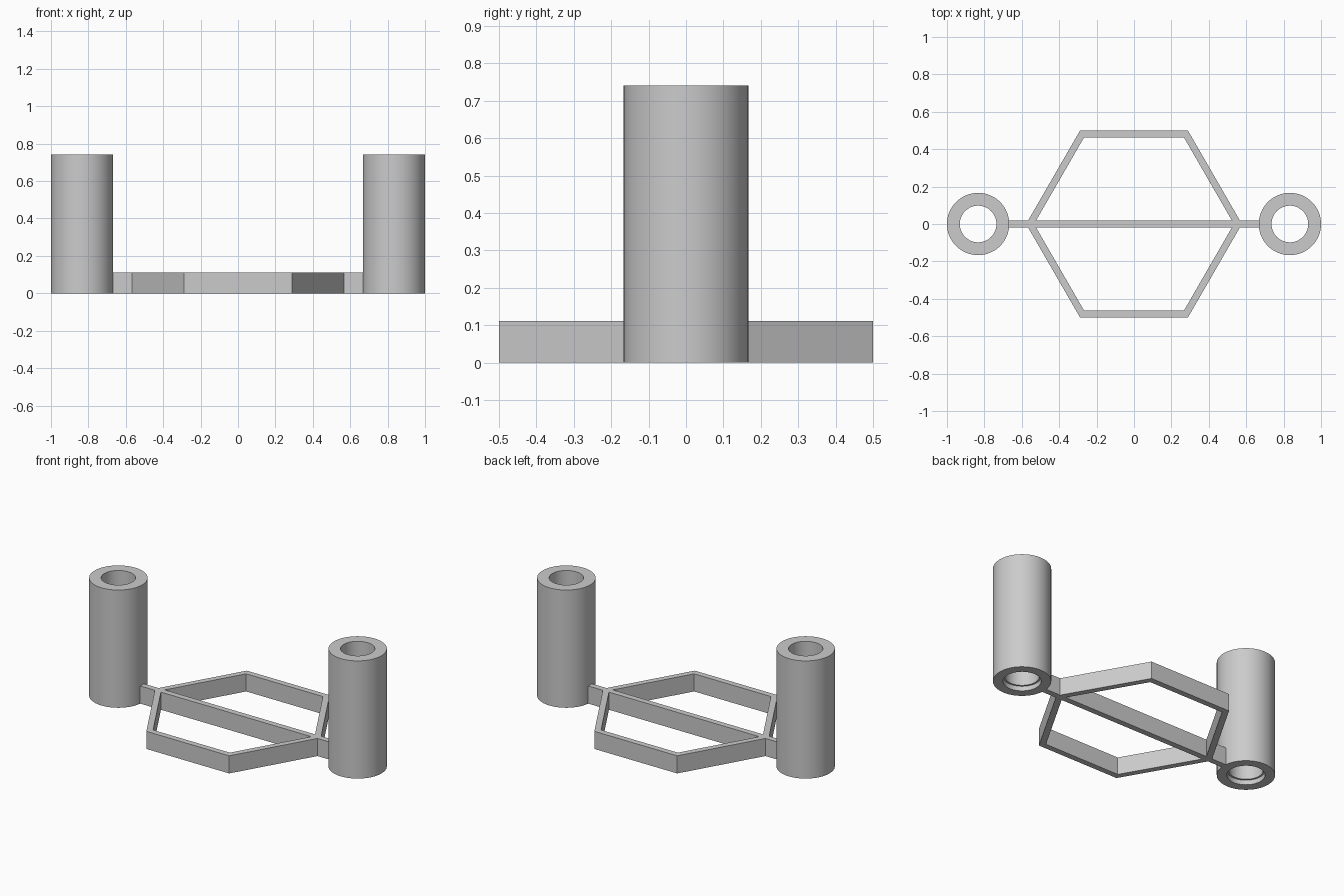
import bpy
import bmesh
from math import pi, radians
from mathutils import Vector

cube = bpy.data.objects.get("Cube")
if cube:
    bpy.data.objects.remove(cube, do_unlink=True)

GREY = (0.6, 0.6, 0.6, 1)
grey = bpy.data.materials.new("plain grey")
grey.use_nodes = True
grey.diffuse_color = GREY
grey.node_tree.nodes["Principled BSDF"].inputs["Base Color"].default_value = GREY

BASE_H = 0.111      # height of the flat frame
WALL = 0.037        # thickness of frame walls
TUBE_H = 0.741
TUBE_R = 0.1665
BORE_R = 0.098
RECESS_R = 0.109    # wider mouth at the bottom of the bore
RECESS_H = 0.03
TUBE_X = 1 - TUBE_R
HEX_R = 0.577


def finish(name, bm):
    bmesh.ops.recalc_face_normals(bm, faces=bm.faces)
    mesh = bpy.data.meshes.new(name)
    bm.to_mesh(mesh)
    bm.free()
    mesh.materials.append(grey)
    obj = bpy.data.objects.new(name, mesh)
    bpy.context.collection.objects.link(obj)
    return obj


def lathe(name, profile, sides):
    """Turn a closed (radius, height) profile around z."""
    bm = bmesh.new()
    verts = [bm.verts.new((r, 0, z)) for r, z in profile]
    edges = [bm.edges.new((v, verts[i - 1])) for i, v in enumerate(verts)]
    bmesh.ops.spin(bm, geom=verts + edges, cent=(0, 0, 0), axis=(0, 0, 1),
                   angle=2 * pi, steps=sides, use_merge=False)
    bmesh.ops.remove_doubles(bm, verts=bm.verts, dist=1e-5)
    return finish(name, bm)


def select_only(obj):
    bpy.ops.object.select_all(action="DESELECT")
    obj.select_set(True)
    bpy.context.view_layer.objects.active = obj


# Hexagonal frame
inner = HEX_R - WALL / 0.866
frame = lathe("hexagon_frame", [(inner, 0), (HEX_R, 0), (HEX_R, BASE_H), (inner, BASE_H)], 6)

# Long bar across the frame, reaching just into the tube walls
bm = bmesh.new()
bmesh.ops.create_cube(bm, size=1)
bmesh.ops.scale(bm, vec=Vector((2 * (TUBE_X - TUBE_R) + 0.01, WALL, BASE_H)), verts=bm.verts)
bmesh.ops.translate(bm, vec=Vector((0, 0, BASE_H / 2)), verts=bm.verts)
bar = finish("cross_bar", bm)

# Weld the bar into the frame
weld = frame.modifiers.new("weld", "BOOLEAN")
weld.operation = "UNION"
weld.solver = "EXACT"
weld.object = bar
select_only(frame)
bpy.ops.object.modifier_apply(modifier=weld.name)
bpy.data.objects.remove(bar, do_unlink=True)

# Upright tubes at both ends
tube_profile = [
    (RECESS_R, 0), (TUBE_R, 0), (TUBE_R, TUBE_H), (BORE_R, TUBE_H),
    (BORE_R, RECESS_H), (RECESS_R, RECESS_H),
]
for name, side in (("left_tube", 1), ("right_tube", -1)):
    tube = lathe(name, tube_profile, 64)
    tube.location.x = side * TUBE_X
    select_only(tube)
    bpy.ops.object.shade_smooth_by_angle(angle=radians(30))
